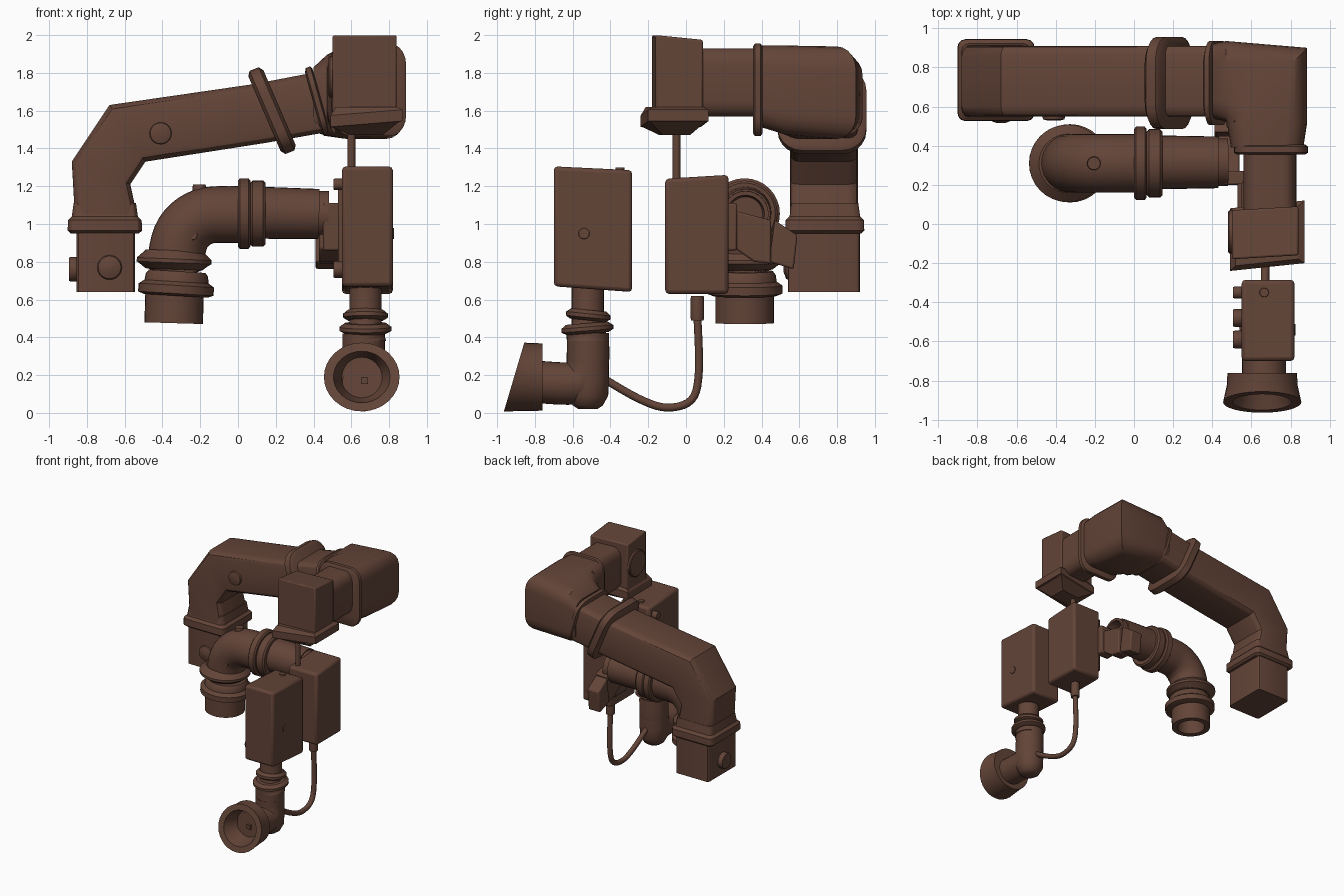
import bpy, bmesh, math
from mathutils import Vector as V

if "Cube" in bpy.data.objects:
    bpy.data.objects.remove(bpy.data.objects["Cube"])

mat = bpy.data.materials.new("dark brown")
mat.use_nodes = True
brown = (0.125, 0.058, 0.039, 1)
mat.diffuse_color = brown
mat.node_tree.nodes["Principled BSDF"].inputs["Base Color"].default_value = brown
X, Y, Z = V((1, 0, 0)), V((0, 1, 0)), V((0, 0, 1))


def skin(name, rings, angle=35, bevel=0):
    """Bridge rings of points, cap both ends and shade."""
    bm = bmesh.new()
    loops = [[bm.verts.new(p) for p in ring] for ring in rings]
    n = len(loops[0])
    for a, b in zip(loops, loops[1:]):
        for i in range(n):
            j = (i + 1) % n
            bm.faces.new((a[i], a[j], b[j], b[i]))
    bm.faces.new(loops[0][::-1])
    bm.faces.new(loops[-1])
    bmesh.ops.recalc_face_normals(bm, faces=bm.faces)
    me = bpy.data.meshes.new(name)
    bm.to_mesh(me)
    bm.free()
    me.materials.append(mat)
    ob = bpy.data.objects.new(name, me)
    bpy.context.collection.objects.link(ob)
    if bevel:
        mod = ob.modifiers.new("Bevel", "BEVEL")
        mod.width, mod.segments = bevel, 2
    bpy.ops.object.select_all(action="DESELECT")
    ob.select_set(True)
    bpy.context.view_layer.objects.active = ob
    bpy.ops.object.shade_smooth_by_angle(angle=math.radians(angle))
    return ob


def section(c, u, v, r=0.3, steps=3):
    """Rounded rectangle spanned by half axes u and v; r is the corner share."""
    c, u, v = V(c), V(u), V(v)
    pts = []
    for k, (su, sv) in enumerate(((1, 1), (-1, 1), (-1, -1), (1, -1))):
        for s in range(steps + 1):
            t = (k + s / steps) * math.pi / 2
            pts.append(c + u * (su * (1 - r) + r * math.cos(t))
                       + v * (sv * (1 - r) + r * math.sin(t)))
    return pts


def lathe(name, base, axis, profile, n=32):
    """Revolve (height, radius) pairs about an axis."""
    base, axis = V(base), V(axis).normalized()
    u = axis.orthogonal().normalized()
    w = axis.cross(u)
    return skin(name, [[base + axis * h + (u * math.cos(t) + w * math.sin(t)) * r
                        for t in (2 * math.pi * i / n for i in range(n))]
                       for h, r in profile])


def drum(name, base, axis, height, radius, n=32):
    return lathe(name, base, axis, [(0, radius * 0.93), (height * 0.15, radius),
                                    (height * 0.85, radius), (height, radius * 0.93)], n)


def block(name, lo, hi, bevel=0.015, slope=(0, 0)):
    """Box whose top and bottom rise along y by the two slope amounts."""
    (x0, y0, z0), (x1, y1, z1) = lo, hi
    rings = [[(x, y, z + s * (y - y0) / (y1 - y0)) for x, y in
              ((x0, y0), (x1, y0), (x1, y1), (x0, y1))]
             for z, s in ((z0, slope[0]), (z1, slope[1]))]
    return skin(name, rings, 30, bevel)


def tube(name, points, radius, n=24, smooth=True):
    """Round tube swept along a path, softened by a spline."""
    pts = [V(p) for p in points]
    path = [pts[0]]
    for i in range(len(pts) - 1):
        a, b = pts[i], pts[i + 1]
        p, q = pts[max(i - 1, 0)], pts[min(i + 2, len(pts) - 1)]
        for s in range(1, 6):
            t = s / 5
            path.append(0.5 * (2 * a + (b - p) * t + (2 * p - 5 * a + 4 * b - q) * t * t
                               + (3 * a - p - 3 * b + q) * t ** 3))
    rings = []
    for i, c in enumerate(path):
        d = (path[min(i + 1, len(path) - 1)] - path[max(i - 1, 0)]).normalized()
        w = d.cross(X if abs(d.x) < 0.01 else Y).normalized()
        u = w.cross(d)
        rings.append([c + (u * math.cos(t) + w * math.sin(t)) * radius
                      for t in (2 * math.pi * k / n for k in range(n))])
    return skin(name, rings)


def spans(pairs, y, hw, r):
    """Sections across the main duct, each from an outer to an inner x-z point."""
    out = []
    for a, b in pairs:
        a, b = V((a[0], y, a[1])), V((b[0], y, b[1]))
        out.append(section((a + b) / 2, (a - b) / 2, Y * hw, r))
    return out


# Main duct: upright foot, bend and long sloping run
skin("main_duct", spans([((-.86, .98), (-.52, .98)), ((-.88, 1.33), (-.57, 1.21)),
                         ((-.68, 1.63), (-.49, 1.33)), ((.08, 1.74), (.15, 1.43)),
                         ((.55, 1.83), (.55, 1.5))], .73, .18, .28), 30)
skin("duct_foot", [section((-.70, .73, z), X * .155, Y * .19, .12) for z in (.64, .98)], 30)
skin("foot_flange", [section((-.705, .735, z), X * w, Y * (w + .012), .2)
                     for z, w in ((.95, .18), (.965, .197), (1.02, .195), (1.04, .175), (1.11, .165))], 30)
drum("foot_knob", (-.84, .73, .76), -X, .055, .065)
lathe("foot_dome", (-.68, .55, .77), -Y, [(0, .07), (.02, .06), (.035, .02)])
lathe("duct_button", (-.41, .56, 1.48), -Y, [(0, .06), (.025, .055), (.032, .03)])

# Leaning collars around the sloping run
for name, top, bottom, thick, hw in (("wide_collar", (.085, 1.82), (.275, 1.38), .04, .235),
                                     ("thin_collar", (.37, 1.83), (.47, 1.47), .02, .215)):
    rings = []
    for shift, grow in ((-1, .9), (-.6, 1), (.6, 1), (1, .9)):
        c = V(((top[0] + bottom[0]) / 2 + shift * thick, .72, (top[1] + bottom[1]) / 2 + shift * thick * .4))
        half = V((top[0] - bottom[0], 0, top[1] - bottom[1])) / 2
        rings.append(section(c, half * grow, Y * hw * grow, .55, 5))
    skin(name, rings)

# Corner elbow turning forwards
skin("corner_elbow", [section((.40, .73, 1.66), Y * .19, Z * .17, .5, 5),
                      section((.47, .73, 1.68), Y * .205, Z * .215, .5, 5),
                      section((.68, .695, 1.695), V((.205, .205, 0)), Z * .245, .5, 5),
                      section((.68, .52, 1.71), X * .205, Z * .235, .5, 5),
                      section((.68, .39, 1.73), X * .185, Z * .215, .5, 5)])
skin("elbow_collar", [section((.70, y, 1.71), X * w, Z * (w + .055), .45, 5)
                      for y, w in ((.355, .175), (.365, .19), (.395, .19), (.405, .175))])
skin("forward_duct", [section((.695, y, 1.75), X * .135, Z * .18, .5, 5) for y in (.05, .38)])

# Head box with its skirt and tapered underside
skin("head_box", [[(.50, -.18, 1.56), (.84, -.16, 1.56), (.84, .09, 1.56), (.50, .07, 1.56)],
                  [(.50, -.18, 2.0), (.84, -.16, 2.0), (.84, .09, 1.975), (.50, .07, 1.975)]], 30, .01)


def skirt(z, k, tilt):
    return [(.68 + x * k, -.06 + y * k, z + tilt * x) for x, y in
            ((-.19, -.18), (.19, -.14), (.19, .18), (-.19, .14))]


skin("head_skirt", [skirt(1.47, .45, 0), skirt(1.525, .9, .08), skirt(1.53, 1, .08),
                    skirt(1.59, 1, .08), skirt(1.62, .85, 0)], 20)
drum("head_dial", (.52, -.04, 1.78), -X, .04, .11)
lathe("link_rod", (.60, -.05, 1.2), Z, [(0, .021), (.32, .021)], 16)

# Rear and front housings
block("rear_housing", (.55, -.11, .63), (.82, .225, 1.24), .02, (0, .02))
block("front_housing", (.55, -.70, .67), (.82, -.285, 1.305), .02, (-.03, -.02))
drum("housing_cap", (.665, -.35, 1.27), Z, .03, .024, 16)
block("rear_side_plate", (.53, .03, .72), (.56, .21, 1.2), .01)
for y, z, r in ((-.35, 1.21, .03), (-.48, .76, .045), (-.59, .76, .045)):
    drum("housing_knob", (.56, y, z), -X, .055, r, 16)
drum("left_knob", (.81, -.54, .95), X, .015, .03, 16)

# Angled connectors behind the rear housing
for name, outline, x0, x1 in (
        ("inner_connector", [(.2, 1.11), (.27, 1.11), (.27, .86), (.2, .86)], .45, .57),
        ("middle_connector", [(.26, 1.07), (.45, 1.02), (.45, .79), (.36, .80), (.26, .87)], .43, .54),
        ("outer_connector", [(.47, 1.02), (.59, .94), (.57, .76), (.44, .80)], .41, .52)):
    skin(name, [[(x, y, z) for y, z in outline] for x in (x0, x1)], 30, .01)

# Round branch pipe with couplings
tube("branch_pipe", [(-.33, .31, .62), (-.33, .31, .80), (-.29, .31, .955), (-.18, .31, 1.04),
                     (-.02, .31, 1.05), (.08, .31, 1.05)], .15, 32)
drum("branch_flange", (0, .31, 1.055), X, .065, .187)
drum("branch_flange_small", (.065, .31, 1.055), X, .08, .175)
lathe("branch_end", (.1, .315, 1.06), (1, 0, -.02), [(0, .138), (.33, .132), (.33, .122),
                                                    (.38, .122), (.38, .1), (.3, .09)])
lathe("upper_ring", (-.34, .31, .76), (.04, 0, 1), [(0, .15), (.02, .175), (.035, .198), (.055, .198), (.1, .15)])
lathe("lower_ring", (-.33, .31, .62), (.06, 0, 1), [(0, .17), (.012, .2), (.055, .2), (.075, .17), (.11, .165), (.13, .15)])
lathe("branch_mouth", (-.335, .31, .66), (-.03, 0, -1), [(0, .155), (.185, .155), (.185, .11), (.06, .1)])
drum("pipe_stud", (-.205, .31, 1.14), Z, .07, .035, 16)
drum("pipe_bump", (-.24, .2, .94), -Y, .03, .025, 16)

# Lower neck, bend and bell mouth
lathe("neck", (.675, -.52, .38), Z, [(0, .11), (.08, .085), (.3, .085)])
for z, r, tilt in ((.515, .118, .1), (.445, .138, -.08)):
    lathe("neck_ring", (.675, -.52, z - .025), (0, tilt, 1),
          [(0, r * .8), (.015, r), (.035, r), (.055, r * .8)])
tube("neck_bend", [(.665, -.52, .42), (.665, -.52, .26), (.665, -.55, .17),
                   (.665, -.63, .155), (.665, -.8, .165)], .112, 32)
lathe("bend_underside", (.665, -.52, .02), Z, [(0, .05), (.02, .08), (.07, .108), (.15, .112), (.3, .112)])
bell = lathe("bell_mouth", (.655, -.76, .19), -Y,
             [(0, .11), (0, .178), (.06, .18), (.15, .2), (.15, .15), (.06, .115), (.03, .105)])
for vert in bell.data.vertices:
    if vert.co.y < -.85:
        vert.co.y += (vert.co.z - .19) * .27
        vert.co.z = .19 + (vert.co.z - .19) * .91
lathe("mouth_pin", (.67, -.78, .17), -Y, [(0, .025), (.04, .025)], 4)

# Thin hose from the rear housing to the lower bend
drum("hose_plug", (.67, .06, .49), Z, .13, .036, 16)
tube("hose", [(.67, .06, .52), (.67, .068, .22), (.67, .03, .07), (.67, -.1, .028),
              (.67, -.25, .075), (.67, -.45, .19)], .021, 12)
